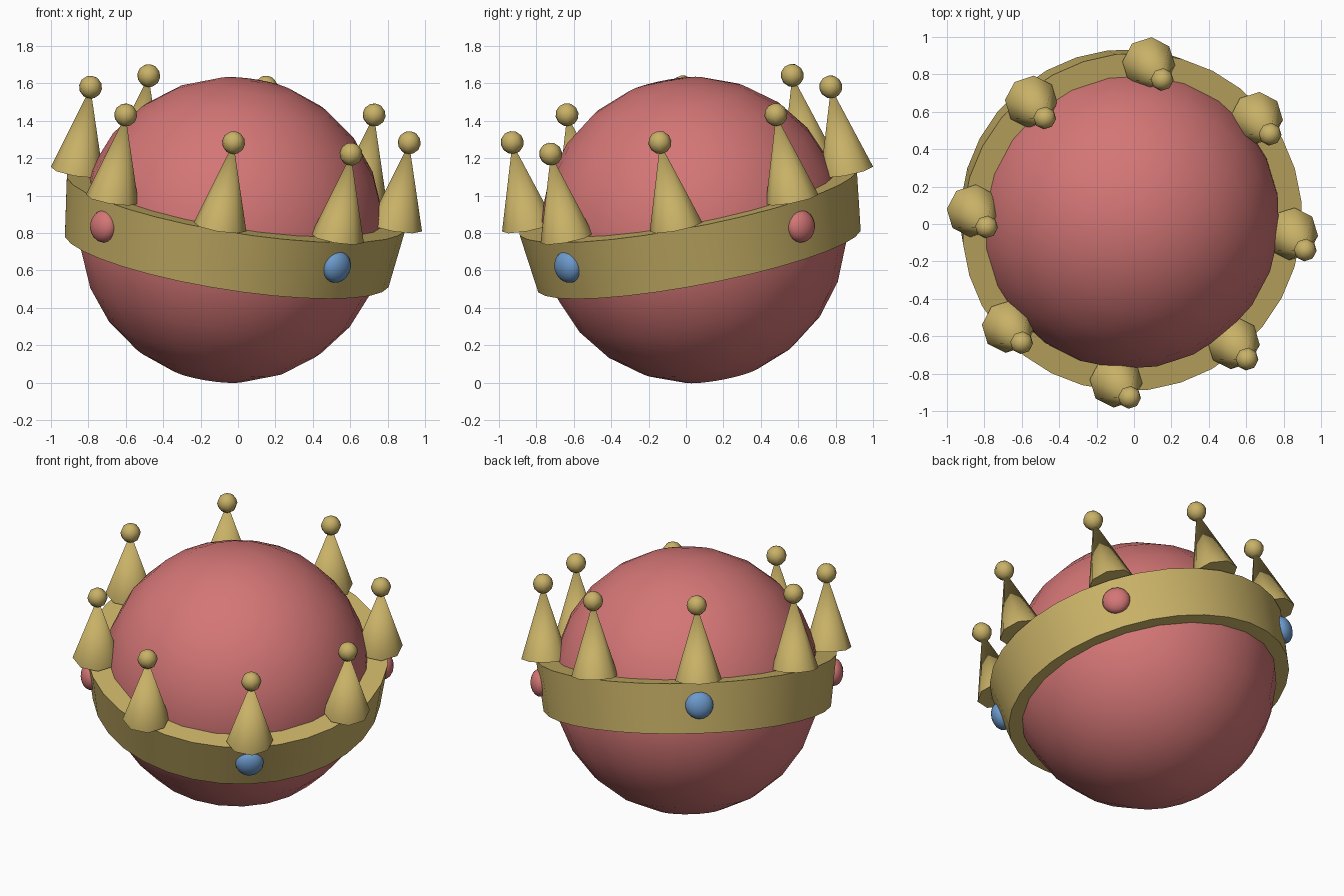
import bpy
from math import radians, cos, sin
from mathutils import Matrix, Vector

if "Cube" in bpy.data.objects:
    bpy.data.objects.remove(bpy.data.objects["Cube"], do_unlink=True)


def make_material(name, rgb):
    mat = bpy.data.materials.new(name)
    mat.use_nodes = True
    color = (*rgb, 1.0)
    mat.diffuse_color = color
    mat.node_tree.nodes["Principled BSDF"].inputs["Base Color"].default_value = color
    return mat


gold = make_material("gold", (0.58, 0.44, 0.135))
rose = make_material("rose", (0.66, 0.18, 0.18))
blue = make_material("blue", (0.15, 0.32, 0.60))

# Whole model leans towards the front and its left
LEAN = (Matrix.Translation((-0.035, 0.04, 0.816))
        @ Matrix.Rotation(radians(-50), 4, "Z")
        @ Matrix.Rotation(radians(14), 4, "Y"))


def finish(name, mat, local):
    """Name, colour, place and shade the object just added."""
    obj = bpy.context.object
    obj.name = name
    obj.data.materials.append(mat)
    obj.matrix_world = LEAN @ local
    bpy.ops.object.shade_smooth_by_angle(angle=radians(50))
    return obj


def around(angle, radius, height):
    """Place on the band at an angle, local x pointing outwards."""
    return (Matrix.Rotation(radians(angle), 4, "Z")
            @ Matrix.Translation((radius, 0, height)))


# Round body
bpy.ops.mesh.primitive_uv_sphere_add(segments=24, ring_count=12, radius=0.818)
finish("body", rose, Matrix.Identity(4))

# Flared crown band
bpy.ops.mesh.primitive_cone_add(vertices=32, radius1=0.88, radius2=0.92, depth=0.32)
finish("crown_band", gold, Matrix.Identity(4))

# Eight spikes, each tipped with a bead
for i in range(8):
    angle = 45 * i
    bpy.ops.mesh.primitive_cone_add(vertices=8, radius1=0.143, radius2=0, depth=0.46)
    finish(f"crown_spike_{i + 1}", gold, around(angle, 0.867, 0.40))
    bpy.ops.mesh.primitive_uv_sphere_add(segments=8, ring_count=6, radius=0.062)
    obj = finish(f"spike_bead_{i + 1}", gold, around(angle, 0.867, 0.634))
    obj.data.shade_smooth()

# Four flattened gems under every second spike, alternating colours
for i in range(4):
    bpy.ops.mesh.primitive_uv_sphere_add(segments=16, ring_count=10, radius=0.086)
    finish(f"gem_{i + 1}", rose if i % 2 else blue,
           around(90 * i, 0.897, 0.02) @ Matrix.Diagonal((0.7, 1, 1, 1)))
